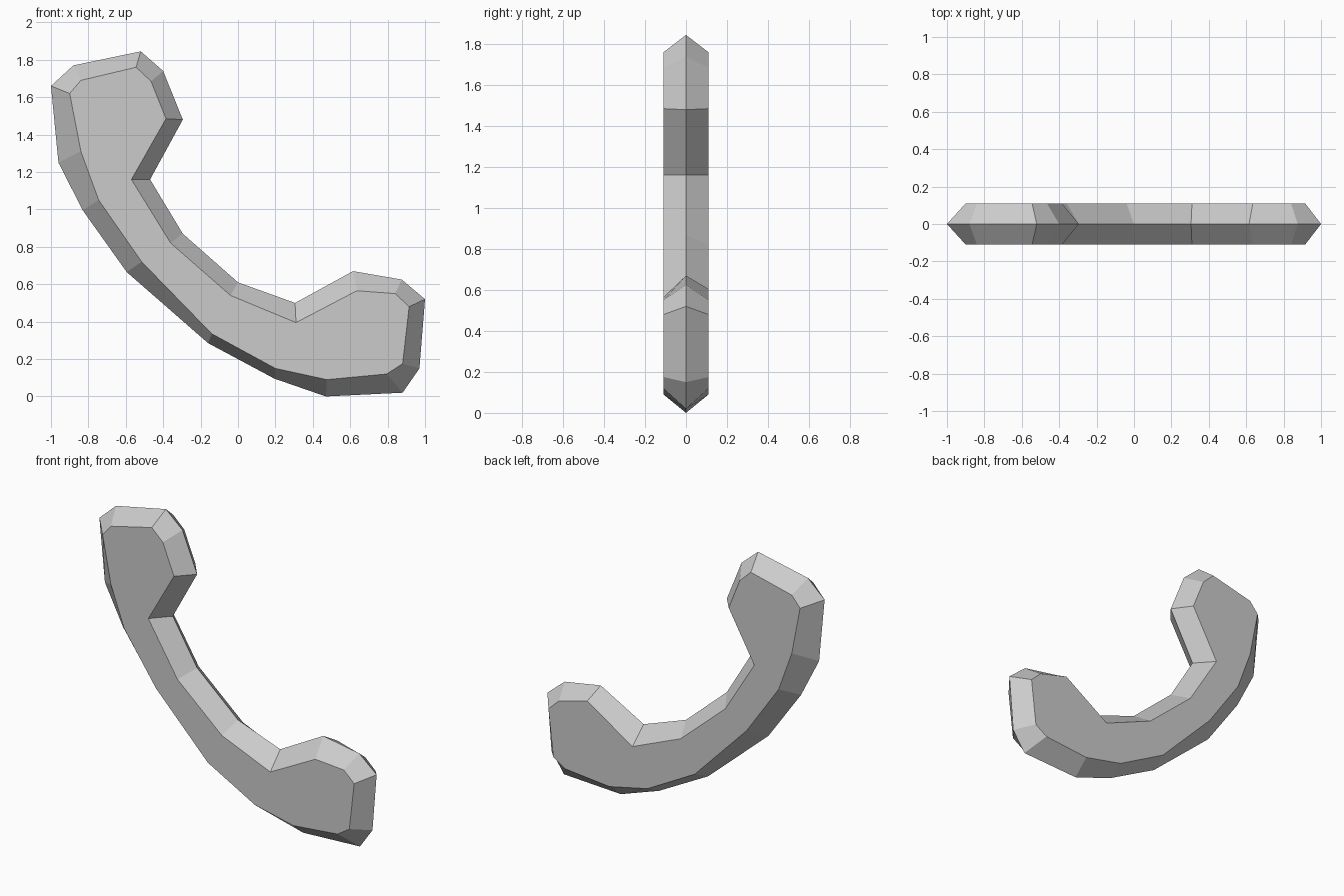
import bpy
import bmesh

default_cube = bpy.data.objects.get("Cube")
if default_cube:
    bpy.data.objects.remove(default_cube, do_unlink=True)

HALF_DEPTH = 0.11  # the flat sides lie at this distance from the centre plane

# Each row: ridge x, ridge z, flat side x, flat side z, clockwise round the outline
OUTLINE = [
    # upper knob
    (-1, 1.66, -.9, 1.62), (-.88, 1.77, -.84, 1.69), (-.52, 1.845, -.545, 1.76),
    (-.4, 1.74, -.465, 1.685), (-.295, 1.48, -.385, 1.485),
    # inner curve of the grip
    (-.47, 1.16, -.57, 1.16), (-.295, .87, -.36, .82), (0, .61, -.04, .54),
    (.305, .5, .31, .395),
    # lower knob
    (.615, .67, .635, .565), (.875, .625, .84, .55), (1, .52, .915, .48),
    (.97, .15, .88, .175), (.88, .02, .795, .12), (.47, 0, .475, .09),
    # outer curve of the grip
    (.195, .095, .2, .15), (-.16, .285, -.14, .335), (-.595, .665, -.515, .72),
    (-.83, .995, -.745, 1.05), (-.96, 1.25, -.84, 1.31),
]
LOWER_KNOB_TOP = 9  # this corner sits a little higher on the back side


def flat_material(name, colour):
    """Plain material with the same viewport and render colour."""
    material = bpy.data.materials.new(name)
    material.use_nodes = True
    material.diffuse_color = colour
    shader = material.node_tree.nodes["Principled BSDF"]
    shader.inputs["Base Color"].default_value = colour
    return material


def make_handset():
    """Bevelled slab: a central ridge loop joined to a flat side at front and back."""
    bm = bmesh.new()
    ridge = [bm.verts.new((x, 0, z)) for x, z, _, _ in OUTLINE]
    count = len(ridge)
    for side in (-1, 1):
        rim = [bm.verts.new((x, side * HALF_DEPTH, z)) for _, _, x, z in OUTLINE]
        if side > 0:
            rim[LOWER_KNOB_TOP].co.z += 0.04
        bm.faces.new(rim)
        # sloping band between the ridge and the flat side
        for i in range(count):
            j = (i + 1) % count
            bm.faces.new((ridge[i], ridge[j], rim[j], rim[i]))
    bmesh.ops.recalc_face_normals(bm, faces=bm.faces)
    mesh = bpy.data.meshes.new("handset")
    bm.to_mesh(mesh)
    bm.free()
    handset = bpy.data.objects.new("handset", mesh)
    bpy.context.collection.objects.link(handset)
    return handset


handset = make_handset()
handset.data.materials.append(flat_material("light grey", (0.6, 0.6, 0.6, 1)))
